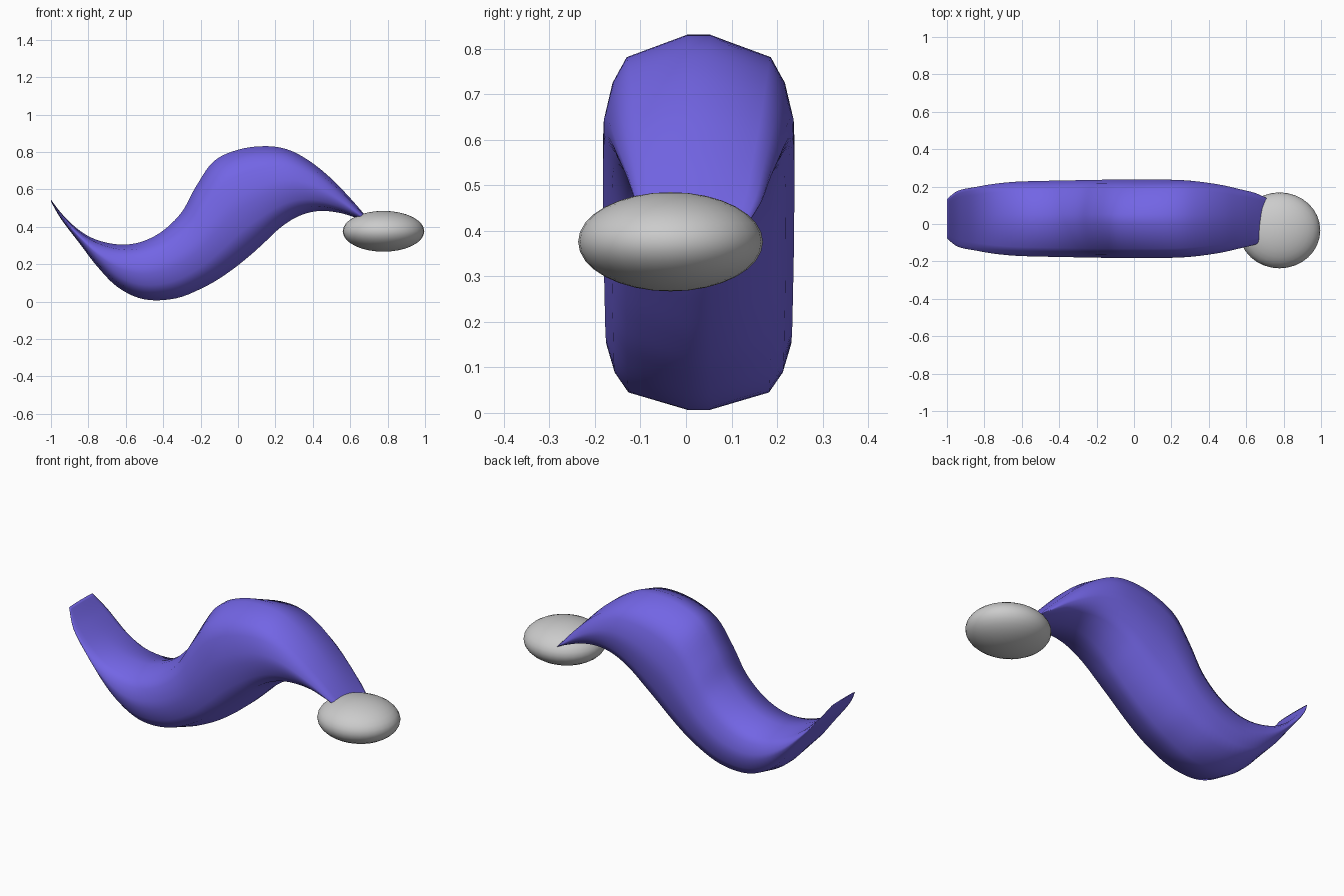
import bpy, bmesh
from mathutils import Vector

if "Cube" in bpy.data.objects:
    bpy.data.objects.remove(bpy.data.objects["Cube"])

# Stations along the body: upper x, z, lower x, z, half width in y
STATIONS = [
    (-1.00, .545, -1.00, .535, .105), (-.935, .462, -.945, .440, .150),
    (-.84, .375, -.85, .315, .170), (-.74, .325, -.75, .185, .187),
    (-.62, .305, -.64, .075, .198), (-.51, .322, -.50, .012, .202),
    (-.40, .380, -.33, .018, .205), (-.30, .480, -.17, .083, .207),
    (-.225, .615, -.05, .157, .209), (-.13, .750, .06, .243, .210),
    (0.0, .812, .14, .315, .210), (.14, .831, .22, .390, .209),
    (.26, .815, .30, .445, .205), (.37, .760, .38, .476, .195),
    (.48, .675, .46, .485, .180), (.58, .575, .55, .473, .158),
    (.66, .485, .63, .448, .138), (.71, .425, .71, .415, .110),
]
# Quarter cross-section (width, height), mirrored to a 16-sided loop
QUARTER = [(1, .12), (.91, .5), (.76, .77), (.12, 1)]
LOOP = (QUARTER + [(-u, v) for u, v in reversed(QUARTER)]
        + [(-u, -v) for u, v in QUARTER] + [(u, -v) for u, v in reversed(QUARTER)])
Y_CENTRE = 0.028
STEPS = 5


def catmull(p0, p1, p2, p3, t):
    return [b + .5 * t * (c - a + t * (2*a - 5*b + 4*c - d + t * (3*(b - c) + d - a)))
            for a, b, c, d in zip(p0, p1, p2, p3)]


def finish(bm, name):
    bmesh.ops.recalc_face_normals(bm, faces=bm.faces)
    mesh = bpy.data.meshes.new(name)
    bm.to_mesh(mesh)
    bm.free()
    mesh.polygons.foreach_set("use_smooth", [True] * len(mesh.polygons))
    obj = bpy.data.objects.new(name, mesh)
    bpy.context.collection.objects.link(obj)
    return obj


# Curved tapering body, lofted through the interpolated stations
pts = [STATIONS[0]] + STATIONS + [STATIONS[-1]]
samples = [catmull(*pts[i:i + 4], k / STEPS)
           for i in range(len(STATIONS) - 1) for k in range(STEPS)]
samples.append(STATIONS[-1])
bm = bmesh.new()
rings = []
for ux, uz, lx, lz, w in samples:
    up, low = Vector((ux, 0, uz)), Vector((lx, 0, lz))
    mid, half = (up + low) / 2, (up - low) / 2
    rings.append([bm.verts.new(mid + half * v + Vector((0, Y_CENTRE + w * u, 0)))
                  for u, v in LOOP])
n = len(LOOP)
for a, b in zip(rings, rings[1:]):
    for i in range(n):
        j = (i + 1) % n
        bm.faces.new((a[i], a[j], b[j], b[i]))
bm.faces.new(rings[0])
bm.faces.new(rings[-1])
body = finish(bm, "curved_body")
mat = bpy.data.materials.new("violet")
mat.diffuse_color = (.17, .13, .78, 1)
mat.use_nodes = True
mat.node_tree.nodes["Principled BSDF"].inputs["Base Color"].default_value = mat.diffuse_color
body.data.materials.append(mat)

# Flattened ball at the end of the body
bm = bmesh.new()
bmesh.ops.create_uvsphere(bm, u_segments=32, v_segments=16, radius=1)
bmesh.ops.scale(bm, vec=(.218, .203, .109), verts=bm.verts)
bmesh.ops.translate(bm, vec=(.778, -.034, .376), verts=bm.verts)
finish(bm, "end_ball")
